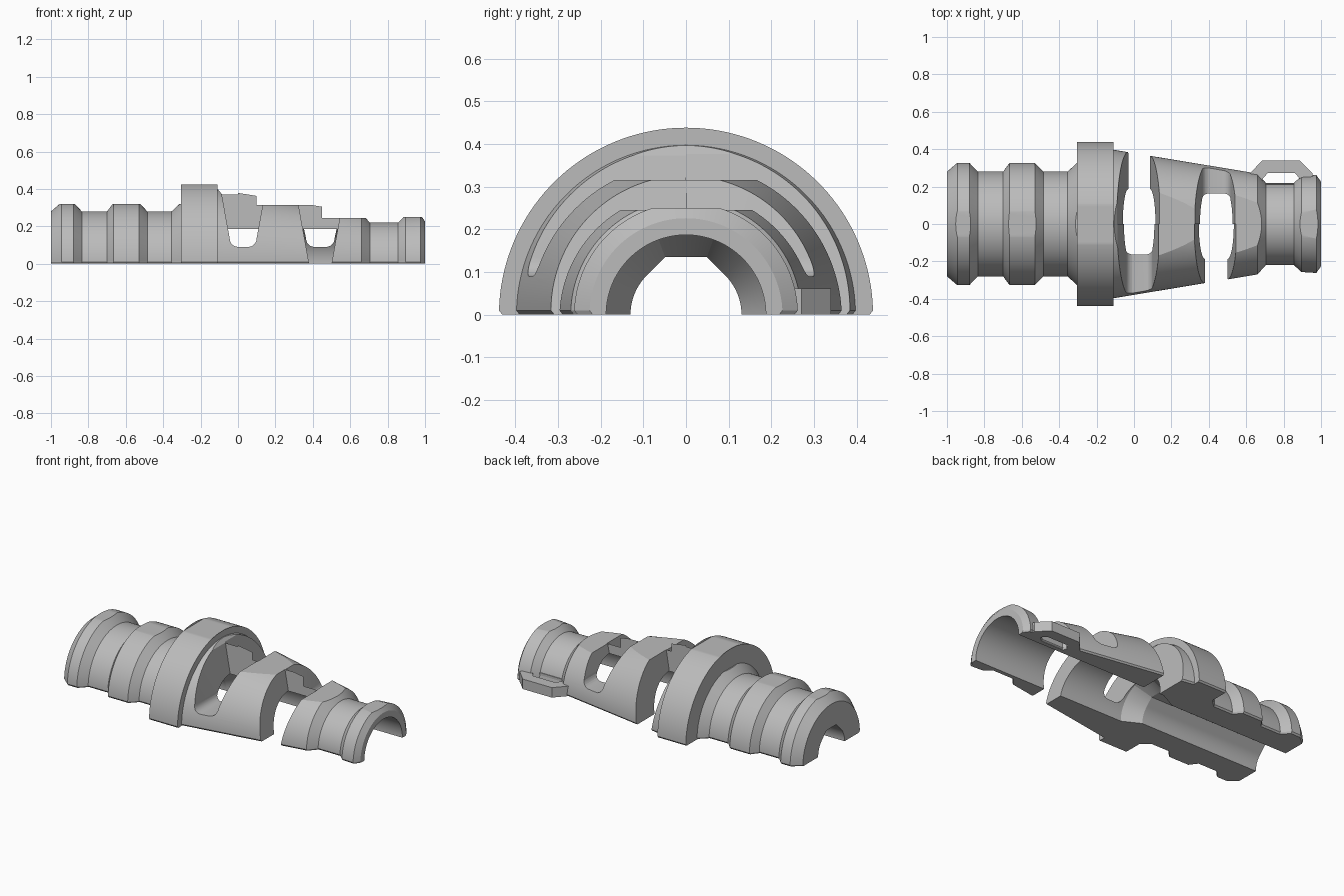
import bpy, bmesh
from math import pi, sin, cos, asin, sqrt, radians

cube = bpy.data.objects.get("Cube")
if cube:
    bpy.data.objects.remove(cube)

grey = bpy.data.materials.new("light grey")
grey.use_nodes = True
COLOUR = (0.5, 0.5, 0.5, 1)
grey.diffuse_color = COLOUR
grey.node_tree.nodes["Principled BSDF"].inputs["Base Color"].default_value = COLOUR


def make(name, bm):
    bmesh.ops.recalc_face_normals(bm, faces=bm.faces)
    mesh = bpy.data.meshes.new(name)
    bm.to_mesh(mesh)
    bm.free()
    mesh.materials.append(grey)
    ob = bpy.data.objects.new(name, mesh)
    bpy.context.scene.collection.objects.link(ob)
    return ob


def loft(name, rings):
    """Skin closed rings that have equal point counts."""
    bm = bmesh.new()
    rows = [[bm.verts.new(p) for p in ring] for ring in rings]
    n = len(rows[0])
    for a, b in zip(rows, rows[1:]):
        for i in range(n):
            j = (i + 1) % n
            bm.faces.new((a[i], a[j], b[j], b[i]))
    bm.faces.new(rows[0])
    bm.faces.new(rows[-1])
    return make(name, bm)


def prism_y(name, outline, y0, y1):
    return loft(name, [[(x, y, z) for x, z in outline] for y in (y0, y1)])


def prism_z(name, outline, z0, z1):
    return loft(name, [[(x, y, z) for x, y in outline] for z in (z0, z1)])


def cut(target, cutter):
    mod = target.modifiers.new("cut", "BOOLEAN")
    mod.operation = "DIFFERENCE"
    mod.solver = "EXACT"
    mod.object = cutter
    bpy.context.view_layer.objects.active = target
    bpy.ops.object.modifier_apply(modifier=mod.name)
    bpy.data.objects.remove(cutter)


SEG = 72


def half_disc(x, r, foot=0.01):
    """Half circle with a small chamfer along its foot."""
    a0 = asin(foot / r)
    arc = [a0 + (pi - 2 * a0) * i / SEG for i in range(SEG + 1)]
    pts = [(x, r * cos(a), r * sin(a)) for a in arc]
    return [(x, r - 0.008, 0)] + pts + [(x, 0.008 - r, 0)]


def bore_ring(x, r, pointed):
    """Half bore, optionally with a flat-topped 45 degree crown."""
    pts = [(x, r, -0.1)]
    for i in range(SEG + 1):
        a = pi * i / SEG
        c, s = cos(a), sin(a)
        rad = r
        if pointed and s > abs(c):
            rad = min(r * sqrt(2) / (s + abs(c)), 1.04 * r / s)
        pts.append((x, rad * c, rad * s))
    return pts + [(x, -r, -0.1)]


# Turned half body: grip rings, flange, taper and nose
profile = [(-1, .28), (-.945, .327), (-.88, .327), (-.835, .28), (-.70, .28),
           (-.665, .327), (-.53, .327), (-.485, .28), (-.355, .28),
           (-.305, .327), (-.305, .438), (-.11, .438), (-.11, .397),
           (.66, .27), (.705, .22), (.855, .22), (.895, .257),
           (.975, .262), (1, .226)]
body = loft("half_body", [half_disc(x, r) for x, r in profile])

# Flats across the crowns
flats = [(-1.1, -.305, .32), (-.305, -.11, .425), (.1, .45, .315),
         (.45, .77, .245), (.77, 1.1, .25)]
for x0, x1, z in flats:
    cut(body, prism_y("flat_cutter", [(x0, z), (x1, z), (x1, .6), (x0, .6)], -1, 1))

# Bore: wide under the nose, narrow behind the flange
cut(body, loft("bore_cutter", [
    bore_ring(-1.1, .13, True), bore_ring(-.17, .13, True),
    bore_ring(-.06, .187, False), bore_ring(1.1, .187, False)]))


# Side slots: one flank cut through, the other left as a bridge
def slot(left, right, lean, top, bridge, floor=.09, fillet=.045):
    def wall(x, sign, z):
        return (x + sign * lean * z, z)
    through = [wall(left, -1, -.1), wall(right, 1, -.1),
               wall(right, 1, top), wall(left, -1, top)]
    cut(body, prism_y("slot_cutter", through, 0, -bridge))
    steps = [pi / 2 * i / 6 for i in range(7)]
    low = [(left - lean * floor + fillet * (1 - cos(a)),
            floor + fillet * (1 - sin(a))) for a in steps]
    high = [(right + lean * floor - fillet * (1 - cos(a)),
             floor + fillet * (1 - sin(a))) for a in reversed(steps)]
    shallow = low + high + [wall(right, 1, top), wall(left, -1, top)]
    cut(body, prism_y("slot_cutter", shallow, 0, bridge))


slot(-.03, .085, .16, .5, -1)
slot(.38, .50, .18, .4, 1)

# Flange shoulder bevel
cut(body, prism_y("bevel_cutter", [(-.109, .4), (-.085, .37), (0, .37), (0, .5), (-.109, .5)],
                  -.12, .12))

# Tie loop on the rear flank
loop = prism_z("tie_loop", [(.62, .205), (.62, .27), (.685, .34), (.885, .34),
                            (.955, .27), (.955, .205)], 0, .062)
cut(loop, prism_z("hole_cutter", [(.69, .215), (.69, .245), (.715, .272), (.86, .272),
                                  (.885, .245), (.885, .215)], -.1, .2))

for ob in (body, loop):
    bpy.ops.object.select_all(action="DESELECT")
    ob.select_set(True)
    bpy.context.view_layer.objects.active = ob
    bpy.ops.object.shade_smooth_by_angle(angle=radians(15))
